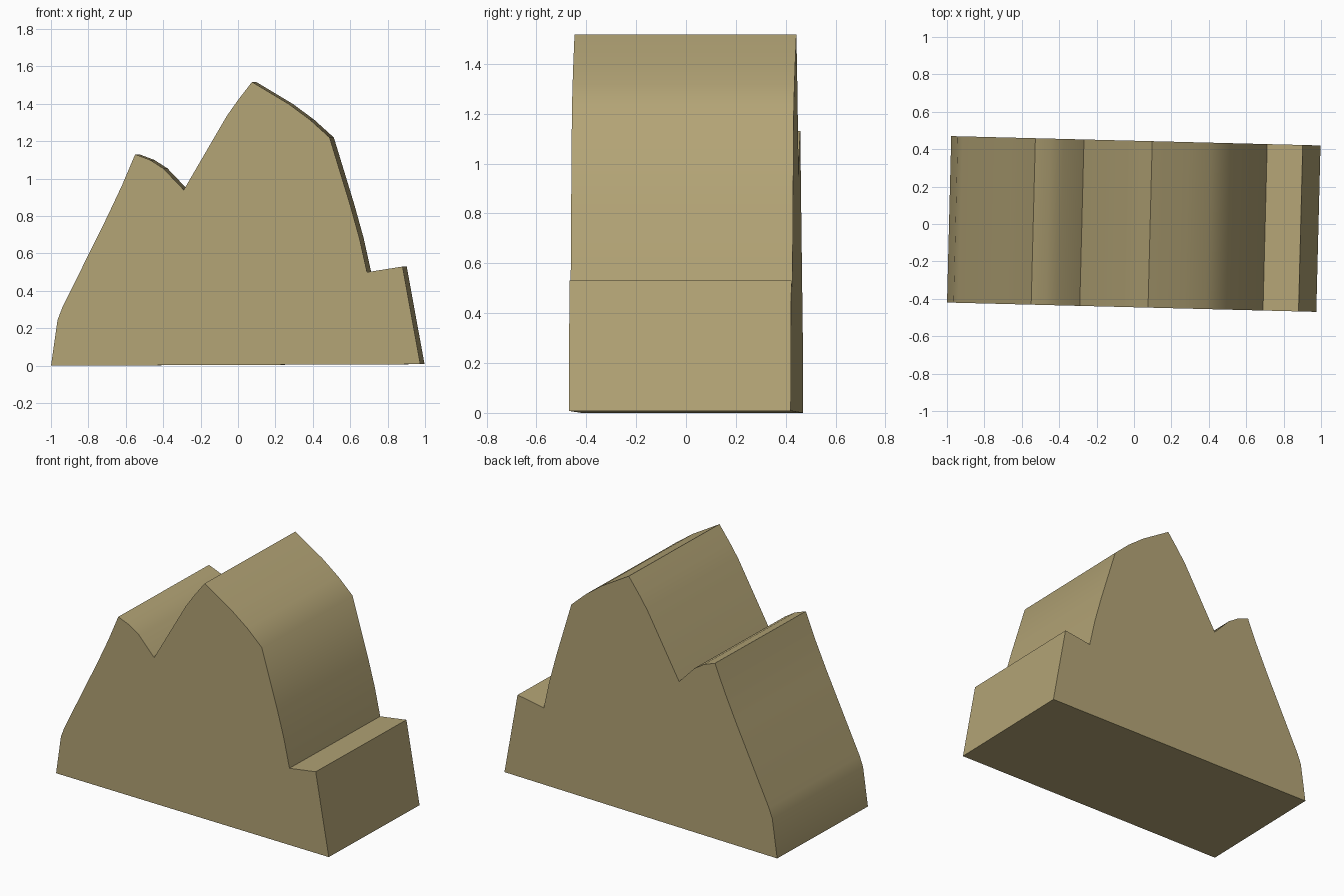
import bpy, bmesh, math

if "Cube" in bpy.data.objects:
    bpy.data.objects.remove(bpy.data.objects["Cube"])

HALF_DEPTH = 0.445
TURN = math.radians(-1.45)

# Mountain silhouette as seen on the front face (x, z)
profile = [
    (-1.0, 0.0), (0.975, 0.008), (0.88, 0.53), (0.69, 0.50),
    (0.65, 0.68), (0.60, 0.86), (0.49, 1.22), (0.385, 1.315), (0.27, 1.40),
    (0.075, 1.517), (0.0, 1.42), (-0.06, 1.335), (-0.29, 0.94),
    (-0.40, 1.055), (-0.47, 1.10), (-0.55, 1.13), (-0.62, 0.965),
    (-0.70, 0.795), (-0.94, 0.31), (-0.965, 0.245),
]
shift = -HALF_DEPTH * math.sin(TURN)

# Extrude the silhouette from front to back
bm = bmesh.new()
front = bm.faces.new([bm.verts.new((x + shift, -HALF_DEPTH, z)) for x, z in profile])
ext = bmesh.ops.extrude_face_region(bm, geom=[front], use_keep_orig=True)
back_verts = [g for g in ext["geom"] if isinstance(g, bmesh.types.BMVert)]
bmesh.ops.translate(bm, verts=back_verts, vec=(0, 2 * HALF_DEPTH, 0))
bmesh.ops.recalc_face_normals(bm, faces=bm.faces)
mesh = bpy.data.meshes.new("rock_ridge")
bm.to_mesh(mesh)
bm.free()

rock = bpy.data.objects.new("rock_ridge", mesh)
bpy.context.collection.objects.link(rock)
rock.rotation_euler.z = TURN

# Sandy stone
mat = bpy.data.materials.new("sandstone")
mat.diffuse_color = (0.45, 0.37, 0.18, 1)
mat.use_nodes = True
mat.node_tree.nodes["Principled BSDF"].inputs["Base Color"].default_value = mat.diffuse_color
mesh.materials.append(mat)

# Soft slopes, crisp peaks and valleys
bpy.context.view_layer.objects.active = rock
rock.select_set(True)
bpy.ops.object.shade_smooth_by_angle(angle=math.radians(40))
